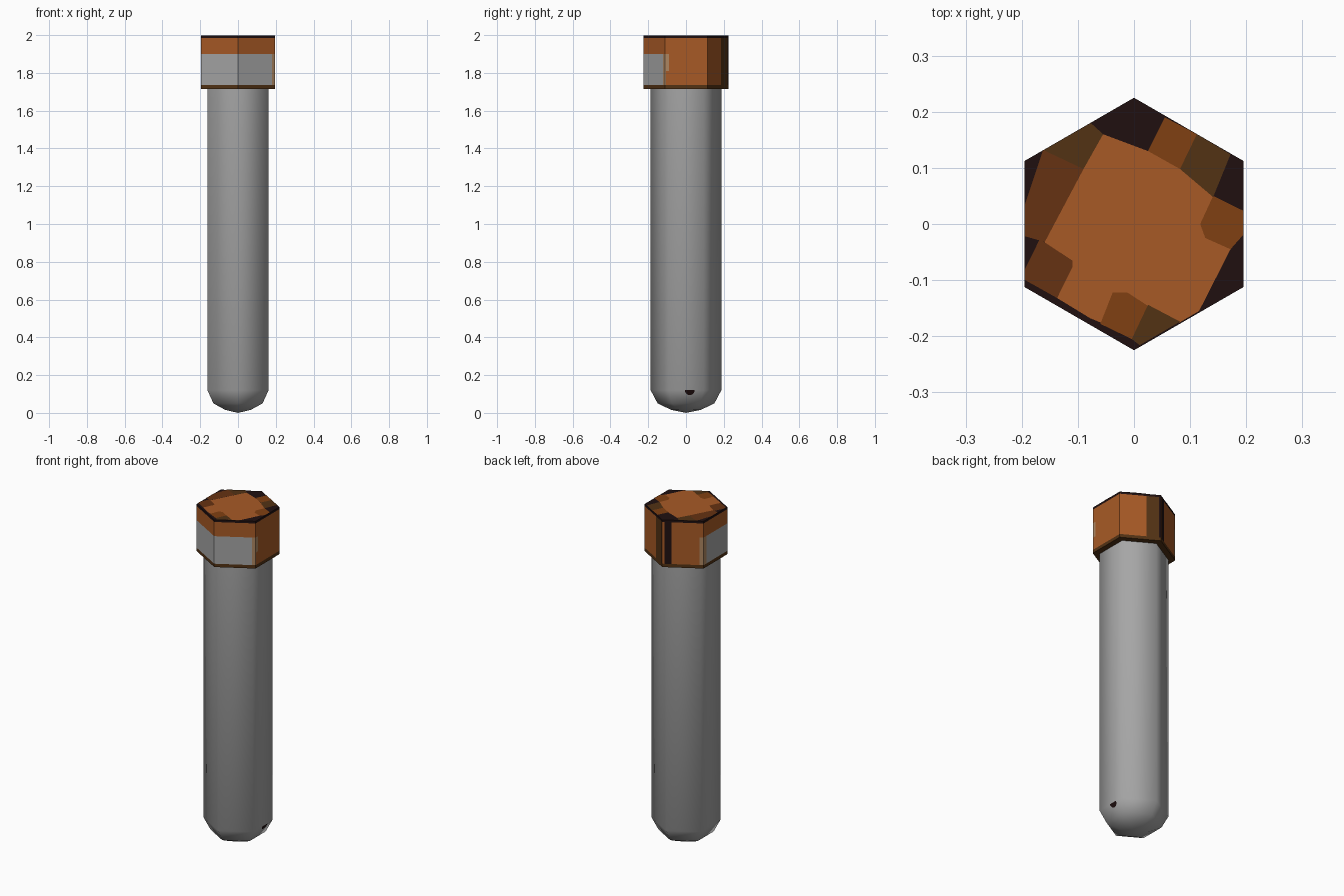
import bpy, bmesh, math

if "Cube" in bpy.data.objects:
    bpy.data.objects.remove(bpy.data.objects["Cube"])

COLOURS = {
    "grey": (0.38, 0.38, 0.38),
    "orange_brown": (0.39, 0.102, 0.019),
    "near_black": (0.014, 0.005, 0.005),
    "mid_brown": (0.216, 0.051, 0.006),
    "dark_brown": (0.133, 0.032, 0.006),
    "olive_brown": (0.085, 0.032, 0.007),
    "tan": (0.42, 0.24, 0.12),
}
NAMES = list(COLOURS)
MATS = []
for n, c in COLOURS.items():
    m = bpy.data.materials.new(n)
    m.diffuse_color = (*c, 1)
    m.use_nodes = True
    m.node_tree.nodes["Principled BSDF"].inputs["Base Color"].default_value = m.diffuse_color
    MATS.append(m)


def make(name, bm, smooth=False):
    for f in bm.faces:
        f.smooth = smooth
    me = bpy.data.meshes.new(name)
    bm.to_mesh(me)
    bm.free()
    for m in MATS:
        me.materials.append(m)
    ob = bpy.data.objects.new(name, me)
    bpy.context.collection.objects.link(ob)
    return ob


def face(bm, verts, colour):
    f = bm.faces.new(verts)
    f.material_index = NAMES.index(colour)
    return f


def hex_point(s, r):
    """Point on a hexagon outline, s = 0..6 counted from the front corner."""
    k, t = int(s), s - int(s)
    a, b = (math.radians(-90 + 60 * (k + i)) for i in (0, 1))
    return (r * ((1 - t) * math.cos(a) + t * math.cos(b)),
            r * ((1 - t) * math.sin(a) + t * math.sin(b)))


# Six-sided tube with a rounded bottom, smooth shaded
bm = bmesh.new()
profile = [(0.078, 0.016), (0.15, 0.05), (0.187, 0.12), (0.187, 1.73)]
rings = [[bm.verts.new((*hex_point(k, r), z)) for k in range(6)] for r, z in profile]
tip = bm.verts.new((0, 0, 0))
for k in range(6):
    j = (k + 1) % 6
    face(bm, (tip, rings[0][j], rings[0][k]), "grey")
    for lo, hi in zip(rings, rings[1:]):
        face(bm, (lo[k], lo[j], hi[j], hi[k]), "grey")
make("tube", bm, True)

# Small dark dot low on the right side
bm = bmesh.new()
dot = []
for i in range(9):
    a = math.pi + math.pi * i / 8
    z = 0.12 + 0.026 * math.sin(a)
    x = 0.866 * (0.187 - 0.037 * (0.12 - z) / 0.07) + 0.003
    dot.append(bm.verts.new((x, 0.02 + 0.026 * math.cos(a), z)))
face(bm, dot, "near_black")
make("side_dot", bm)


# Cap colours by position around (s) and height (z)
def cap_colour(s, z):
    if z > 1.985:
        return "near_black"
    if z < 1.735:
        return "olive_brown"
    if 2.65 < s < 2.95:
        return "olive_brown"
    if 2.95 < s < 3 or 3.05 < s < 3.22:
        return "near_black"
    if z < 1.9:
        if s > 4.12 or s < 0.92:
            return "grey"
        if 3.9 < s or s < 1.03 or (s < 1.1 and z > 1.81):
            return "tan"
    return "orange_brown"


R, BOTTOM, TOP = 0.225, 1.715, 1.998
cuts = [0, 0.92, 1, 1.03, 1.1, 2, 2.65, 2.95, 3, 3.05, 3.22, 3.9, 4, 4.12, 5]
levels = [BOTTOM, 1.735, 1.81, 1.9, 1.985, TOP]
bm = bmesh.new()
grid = [[bm.verts.new((*hex_point(s, R), z)) for s in cuts] for z in levels]
n = len(cuts)
for i in range(len(levels) - 1):
    zm = (levels[i] + levels[i + 1]) / 2
    for k in range(n):
        j = (k + 1) % n
        sm = (cuts[k] + (cuts[j] or 6)) / 2
        face(bm, (grid[i][k], grid[i][j], grid[i + 1][j], grid[i + 1][k]), cap_colour(sm, zm))
face(bm, grid[0][::-1], "olive_brown")
face(bm, grid[-1], "near_black")
make("cap", bm)

# Painted patches on the cap top, in hundredths of a unit
PATCHES = [
    ("orange_brown", [(-5.5, 16), (2.5, 13), (8.2, 9.8), (14.1, 5), (17.2, -4.5), (11.6, -15.5),
                      (8.2, -17.5), (0, -20), (-7.8, -16.8), (-13.7, -13.2), (-15.9, -3.2), (-9, 9.8)]),
    ("mid_brown", [(2.5, 13), (5.5, 19), (11.2, 16), (8.2, 9.8)]),
    ("olive_brown", [(11.2, 16), (17.2, 12.4), (14.1, 4.8), (8.2, 9.8)]),
    ("mid_brown", [(14.1, 5), (19.4, 2.4), (19.4, -2), (17.2, -4.5), (12.7, -2.5), (11.8, 0)]),
    ("olive_brown", [(2.5, -14.4), (8.2, -17.4), (1, -21.6), (-0.4, -20.5)]),
    ("mid_brown", [(-3.8, -12.2), (-1.2, -12.2), (2.5, -14.6), (-0.4, -20.5), (-6, -17.8)]),
    ("dark_brown", [(-19.4, -8), (-16.8, -2.7), (-11, -6.5), (-11, -7.7), (-13.7, -13.2), (-19.4, -10)]),
    ("dark_brown", [(-19.4, -2.2), (-15.9, -3.2), (-9, 9.8), (-16.2, 13.2), (-19.4, 3.6)]),
    ("olive_brown", [(-16.2, 13.1), (-7.7, 18), (-5.5, 16), (-9, 9.8)]),
]
bm = bmesh.new()
for i, (colour, pts) in enumerate(PATCHES):
    z = TOP + (0.001 if i == 0 else 0.002)
    f = face(bm, [bm.verts.new((x / 100, y / 100, z)) for x, y in pts], colour)
    f.normal_update()
    if f.normal.z < 0:
        f.normal_flip()
make("cap_top_patches", bm)
